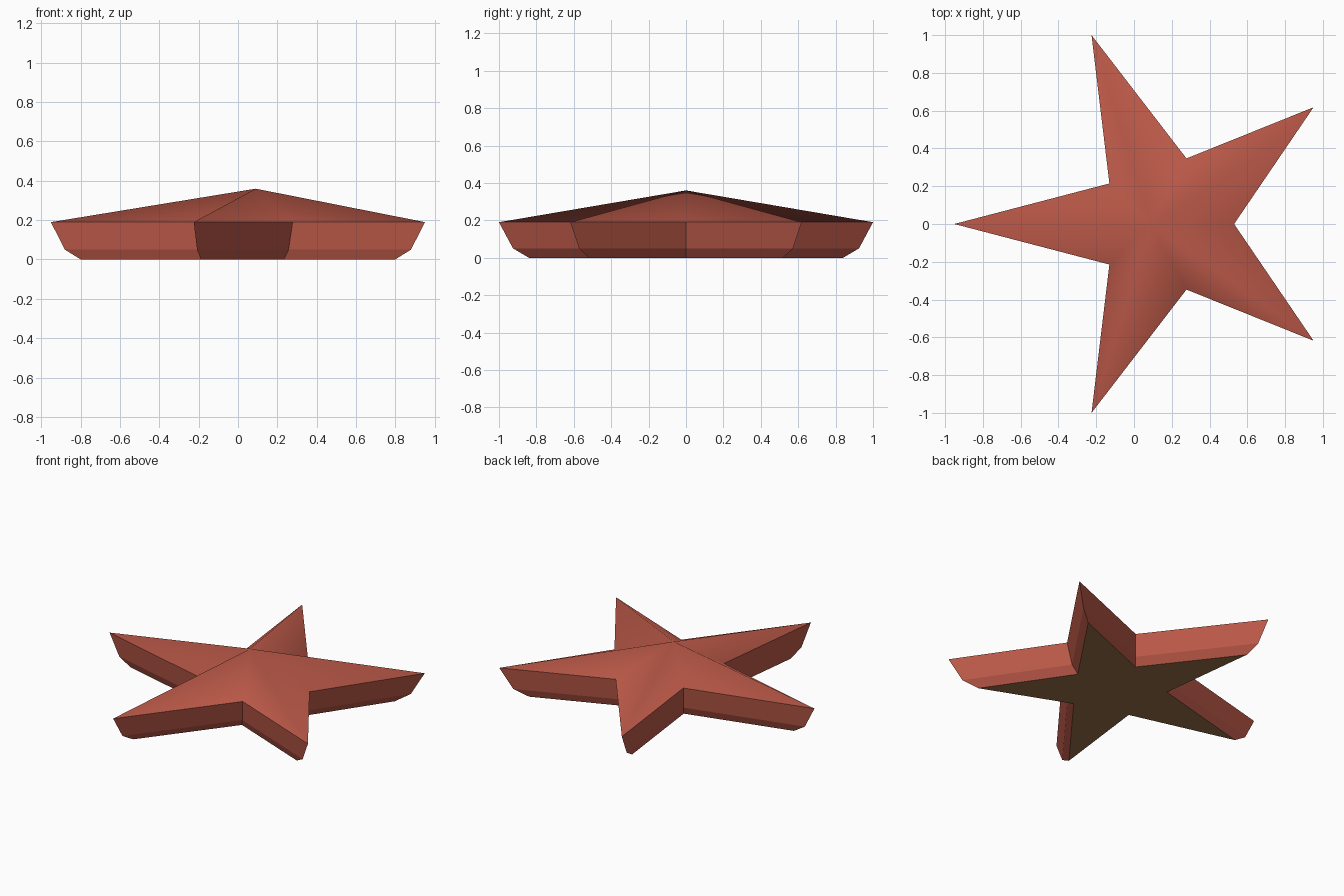
import bpy, bmesh, math

if "Cube" in bpy.data.objects:
    bpy.data.objects.remove(bpy.data.objects["Cube"])


def material(name, rgb):
    m = bpy.data.materials.new(name)
    m.diffuse_color = (*rgb, 1)
    m.use_nodes = True
    m.node_tree.nodes["Principled BSDF"].inputs["Base Color"].default_value = m.diffuse_color
    return m


red = material("brick red", (0.50, 0.10, 0.065))
brown = material("tan brown", (0.32, 0.165, 0.07))

# Star outline: five tips, with the inner corners on a slightly shifted circle
outline = []
for i in range(10):
    a = math.radians(36 * i)
    r, cx = (1.0515, 0.1) if i % 2 else (0.365, 0.165)
    outline.append((cx + r * math.cos(a), r * math.sin(a)))

bm = bmesh.new()
# Rings from the base up: (scale, height)
rings = [[bm.verts.new((x * s, y * s, z)) for x, y in outline]
         for s, z in ((0.84, 0.0), (0.925, 0.05), (1.0, 0.19))]

# Underside
base = bm.faces.new(rings[0][::-1])
base.material_index = 1

# Bevelled foot and side walls
for lo, hi in zip(rings, rings[1:]):
    for i in range(10):
        j = (i + 1) % 10
        bm.faces.new((lo[i], lo[j], hi[j], hi[i]))

# Low peaked top, softly shaded
apex = bm.verts.new((0.09, 0, 0.36))
for i in range(10):
    f = bm.faces.new((rings[2][i], rings[2][(i + 1) % 10], apex))
    f.smooth = True

bmesh.ops.triangulate(bm, faces=[base])
mesh = bpy.data.meshes.new("star_body")
bm.to_mesh(mesh)
bm.free()
mesh.materials.append(red)
mesh.materials.append(brown)
star = bpy.data.objects.new("star_body", mesh)
bpy.context.collection.objects.link(star)
